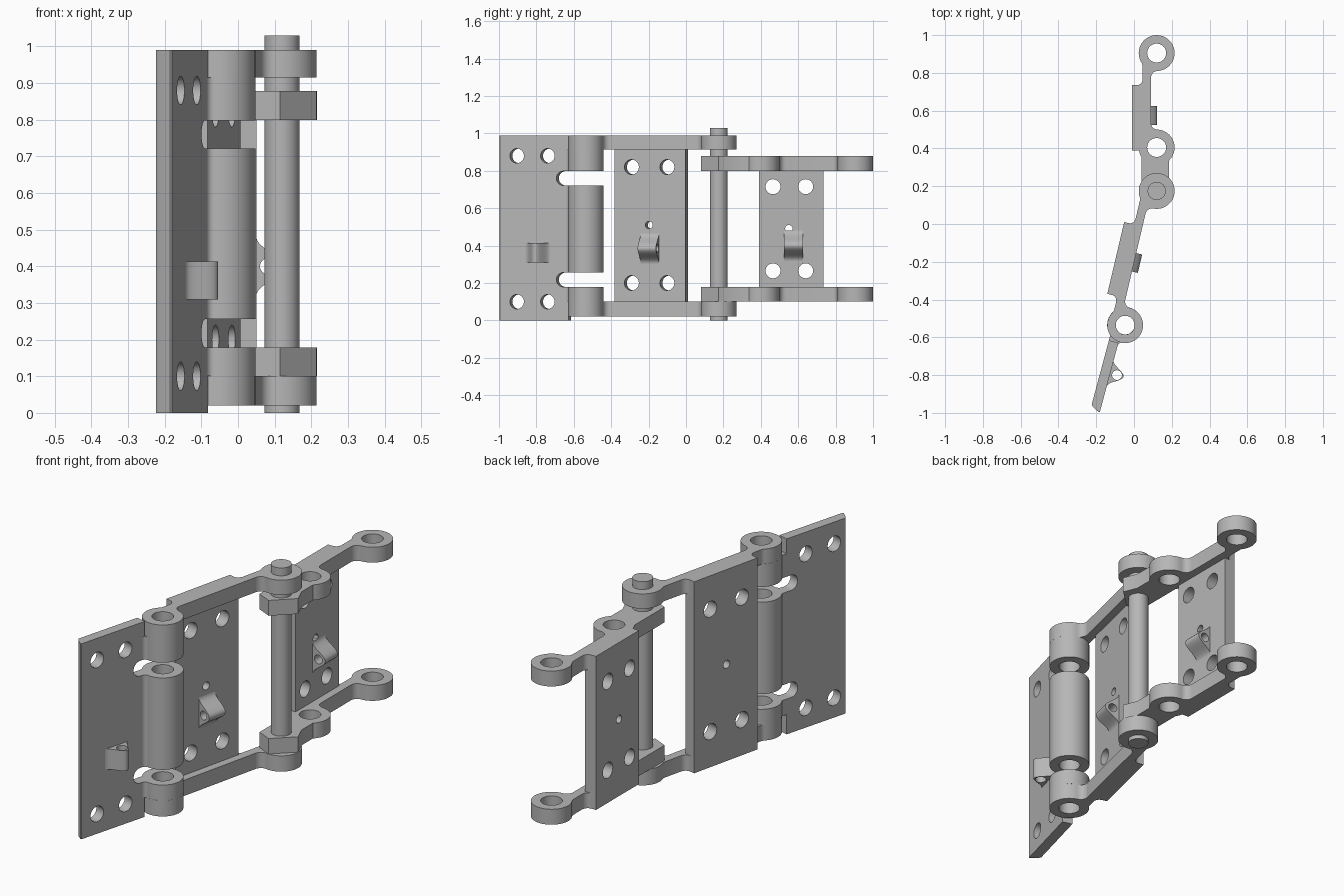
import bpy
import bmesh
from math import sin, cos, pi, radians, sqrt, atan2
from mathutils import Vector

if "Cube" in bpy.data.objects:
    bpy.data.objects.remove(bpy.data.objects["Cube"])

steel = bpy.data.materials.new("grey steel")
steel.use_nodes = True
grey = (0.47, 0.47, 0.47, 1)
steel.diffuse_color = grey
steel.node_tree.nodes["Principled BSDF"].inputs["Base Color"].default_value = grey

PIN, KNUCKLE = (0.12, 0.175), (-0.047, -0.535)
R, HOLE, SPAN = 0.095, 0.05, 0.73


# A leaf frame turns (outward, along, up) into world coordinates
def frame(origin, degrees, way):
    a = radians(degrees)
    def place(n, d, z):
        d *= way
        return Vector((origin[0] + n * cos(a) + d * sin(a),
                       origin[1] - n * sin(a) + d * cos(a), z))
    return place


def across(f):
    return lambda d, z, n: f(n, d, z)


def along(f):
    return lambda n, z, d: f(n, d, z)


# Extrude a 2D outline between lo and hi
def solid(name, pts, lo, hi, place):
    bm = bmesh.new()
    a = [bm.verts.new(place(u, v, lo)) for u, v in pts]
    b = [bm.verts.new(place(u, v, hi)) for u, v in pts]
    bm.faces.new(a)
    bm.faces.new(b)
    for i in range(len(a)):
        j = (i + 1) % len(a)
        bm.faces.new((a[i], a[j], b[j], b[i]))
    bmesh.ops.recalc_face_normals(bm, faces=bm.faces)
    me = bpy.data.meshes.new(name)
    bm.to_mesh(me)
    bm.free()
    me.materials.append(steel)
    ob = bpy.data.objects.new(name, me)
    bpy.context.collection.objects.link(ob)
    return ob


def combine(target, parts, operation):
    for p in parts:
        m = target.modifiers.new("join", 'BOOLEAN')
        m.operation, m.object, m.solver = operation, p, 'EXACT'
    dg = bpy.context.evaluated_depsgraph_get()
    me = bpy.data.meshes.new_from_object(target.evaluated_get(dg))
    target.modifiers.clear()
    target.data = me
    me.materials.clear()
    me.materials.append(steel)
    for p in parts:
        bpy.data.objects.remove(p)
    return target


def circle(u, v, r, n=40):
    return [(u + r * cos(2 * pi * i / n), v + r * sin(2 * pi * i / n)) for i in range(n)]


def rect(u0, u1, v0, v1):
    return [(u0, v0), (u1, v0), (u1, v1), (u0, v1)]


# Fillet between a strap edge at n0 and a ring centred at distance d
def neck(d, n0, side, way, f=0.035):
    cn = n0 + side * f
    cd = way * sqrt((R + f) ** 2 - cn ** 2)
    a0, a1 = atan2(0, -side), atan2(-cd, -cn)
    turn = (a1 - a0 + pi) % (2 * pi) - pi
    arc = [(cn + f * cos(a0 + turn * i / 8), d + cd + f * sin(a0 + turn * i / 8)) for i in range(9)]
    inner = -0.05 if n0 > -0.05 else -0.045
    return [(inner, d)] + [(inner, d + cd)] + arc


# Concave quarter corner where the thick arm meets the thin strap
def corner(d, way, r=0.03):
    return [(-0.075 - r + r * cos(i * pi / 12), d + way * (r - r * sin(i * pi / 12)))
            for i in range(7)]


def arm(name, f, d0, d1, z0, z1, extra=(), rings=(0, SPAN)):
    outline = ([(-0.03, 0), (-0.075, 0)] + corner(d0, -1) + [(-0.13, d0), (-0.13, d1)]
               + corner(d1, 1)[::-1] + [(-0.075, SPAN), (-0.03, SPAN)])
    body = solid(name, outline, z0, z1, f)
    shapes = [circle(0, d, R) for d in rings] + list(extra)
    shapes += [neck(SPAN, -0.03, 1, -1), neck(SPAN, -0.075, -1, -1)]
    combine(body, [solid("part", s, z0, z1, f) for s in shapes], 'UNION')
    bores = [d for d in rings if d > 0]
    return combine(body, [solid("bore", circle(0, d, HOLE), z0 - 0.1, z1 + 0.1, f)
                          for d in bores], 'DIFFERENCE')


def drill(plate, f, spots):
    combine(plate, [solid("bore", circle(d, z, r, 28), -0.3, 0.2, across(f))
                    for d, z, r in spots], 'DIFFERENCE')


# Rounded saddle outline, height h over a base line
def hump(c, half, base, h):
    return [(c - half, base - 0.02)] + [
        (c + half * t / 10, base + h * cos(pi * t / 20) ** 2) for t in range(-10, 11)
    ] + [(c + half, base - 0.02)]


def clip(name, f, d, z):
    ob = solid(name, [(n, v) for v, n in hump(z, 0.08, -0.07, 0.072)],
               d - 0.05, d + 0.05, along(f))
    return combine(ob, [solid("bore", circle(-0.038, z, 0.022, 24), d - 0.1, d + 0.1, along(f))],
                   'DIFFERENCE')


# Middle leaf
mid = frame(PIN, 13.2, -1)
for name, z0, z1 in (("middle_lower_arm", 0.02, 0.10), ("middle_upper_arm", 0.915, 0.99)):
    arm(name, mid, 0.2, 0.59, z0, z1, [neck(0, -0.03, 1, 1), neck(0, -0.075, -1, 1)])
plate = solid("middle_plate", rect(-0.13, -0.07, 0.2, 0.59), 0.10, 0.915, mid)
drill(plate, mid, [(d, z, 0.04) for d in (0.3, 0.495) for z in (0.2, 0.82)] + [(0.4, 0.51, 0.02)])
clip("middle_clip", mid, 0.395, 0.385)

# Rear leaf
rear = frame(PIN, 0, 1)
block = [(-0.08, 0.23), (-0.08, -0.06), (-0.005, -0.094), (0.094, 0.0), (0.065, 0.07), (0.065, 0.23)]
hub = [(-0.075, 0.1), (-0.075, -0.05), (-0.005, -0.094), (0.094, 0), (0.06, 0.1)]
for name, z0, z1 in (("rear_lower_arm", 0.10, 0.178), ("rear_upper_arm", 0.80, 0.878)):
    arm(name, rear, 0.215, 0.56, z0, z1, [block, neck(0.23, -0.03, 1, 1)], (0.23, SPAN))
plate = solid("rear_plate", rect(-0.13, -0.07, 0.215, 0.56), 0.178, 0.80, rear)
drill(plate, rear, [(d, z, 0.04) for d in (0.29, 0.465) for z in (0.265, 0.715)] + [(0.375, 0.49, 0.02)])
clip("rear_clip", rear, 0.4, 0.4)

# Front leaf with three barrels and two slots
front = frame(KNUCKLE, 15, -1)
leaf = solid("front_plate", [(-0.062, 0.1), (-0.062, 0.452), (-0.05, 0.464), (-0.014, 0.482),
                             (-0.01, 0.478), (-0.01, 0.1)], 0, 0.99, front)
slots = []
for z in (0.2175, 0.76):
    end = [(0.128 + 0.0385 * sin(i * pi / 12), z - 0.0385 * cos(i * pi / 12)) for i in range(13)]
    slots.append(solid("slot", [(0.0, z - 0.0385)] + end + [(0.0, z + 0.0385)], -0.2, 0.2, across(front)))
combine(leaf, slots, 'DIFFERENCE')
drill(leaf, front, [(d, z, 0.039) for d in (0.215, 0.385) for z in (0.1, 0.88)])
for name, z0, z1 in (("lower_barrel", 0.10, 0.179), ("middle_barrel", 0.256, 0.7215),
                     ("upper_barrel", 0.7985, 0.915)):
    barrel = solid(name, circle(0, 0, R), z0, z1, front)
    shapes = [rect(-0.062, -0.01, 0, 0.115), neck(0, -0.01, 1, 1, 0.02)]
    combine(barrel, [solid("part", s, z0, z1, front) for s in shapes], 'UNION')
    combine(barrel, [solid("bore", circle(0, 0, HOLE), -0.1, 1.1, front)], 'DIFFERENCE')
loop = solid("front_clip", [(n, d) for d, n in hump(0.267, 0.07, -0.01, 0.073)], 0.31, 0.413, front)
combine(loop, [solid("bore", circle(0.027, 0.267, 0.026, 24), 0.2, 0.5, front)], 'DIFFERENCE')

# Hinge pin
solid("hinge_pin", circle(0, 0, 0.048), 0, 1.03, rear)

bpy.ops.object.select_all(action='DESELECT')
for ob in bpy.context.collection.objects:
    if ob.type == 'MESH' and steel.name in ob.data.materials:
        ob.select_set(True)
        bpy.context.view_layer.objects.active = ob
bpy.ops.object.shade_smooth_by_angle(angle=radians(30))
